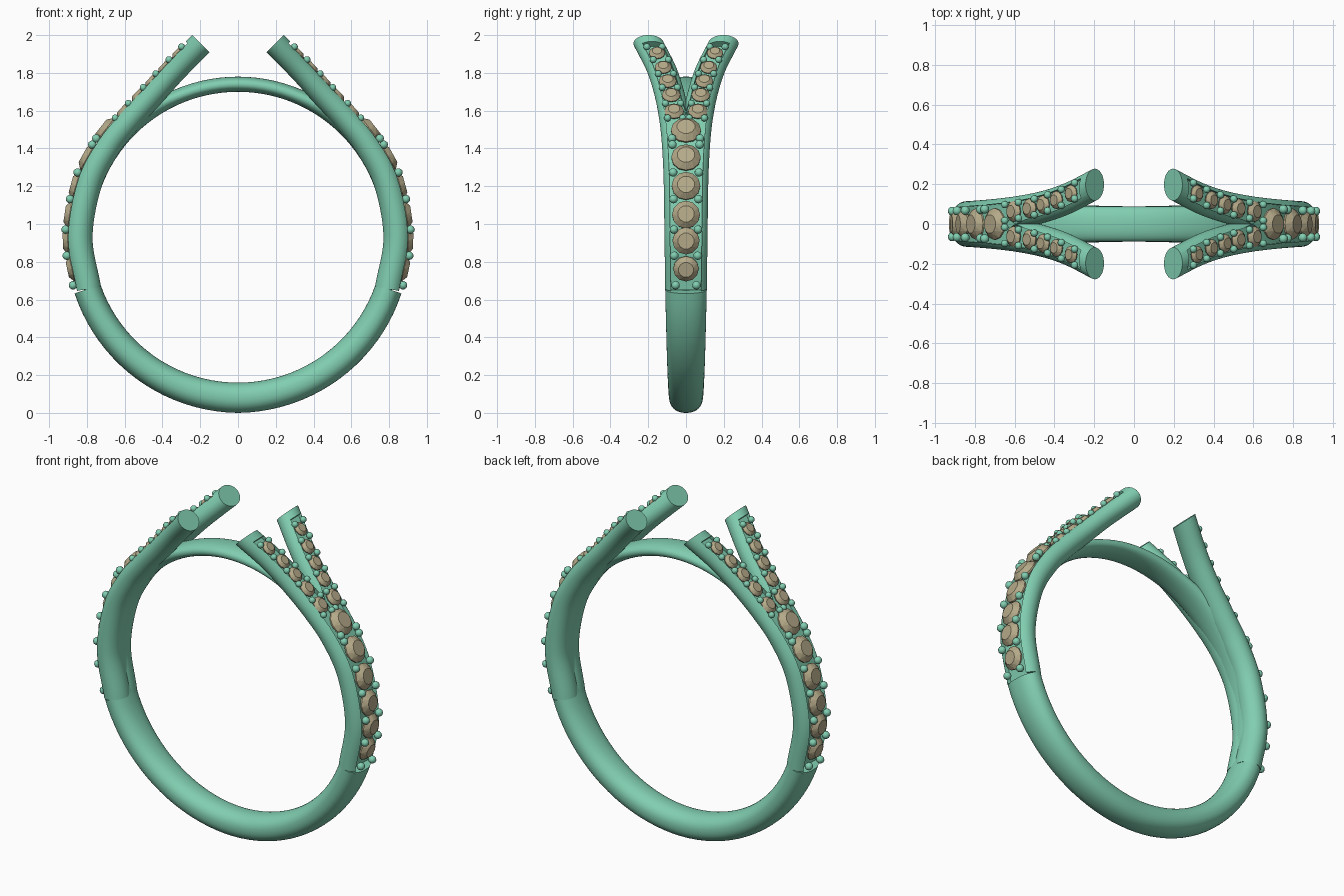
import bpy, bmesh
from math import sin, cos, acos, pi, radians, sqrt
from mathutils import Vector, Matrix

if "Cube" in bpy.data.objects:
    bpy.data.objects.remove(bpy.data.objects["Cube"])

CZ = 0.93            # height of the ring centre


def material(name, col):
    m = bpy.data.materials.new(name)
    m.diffuse_color = (*col, 1)
    m.use_nodes = True
    m.node_tree.nodes["Principled BSDF"].inputs["Base Color"].default_value = m.diffuse_color
    return m


METAL = material("green_metal", (0.22, 0.62, 0.44))
STONE = material("tan_stone", (0.46, 0.40, 0.25))


def lerp(a, b, t):
    t = max(0, min(1, t))
    return a + (b - a) * t


def finish(name, bm, mat, mirror=(False, False), smooth=True):
    bmesh.ops.recalc_face_normals(bm, faces=bm.faces)
    me = bpy.data.meshes.new(name)
    bm.to_mesh(me)
    bm.free()
    me.materials.append(mat)
    ob = bpy.data.objects.new(name, me)
    bpy.context.collection.objects.link(ob)
    if smooth:
        bpy.ops.object.select_all(action='DESELECT')
        ob.select_set(True)
        bpy.context.view_layer.objects.active = ob
        bpy.ops.object.shade_smooth_by_angle(angle=radians(35))
    if any(mirror):
        md = ob.modifiers.new("mirror", 'MIRROR')
        md.use_axis = (mirror[0], mirror[1], False)
        md.use_mirror_merge = False
    return ob


def skin(rings, closed):
    bm = bmesh.new()
    rows = [[bm.verts.new(p) for p in r] for r in rings]
    n = len(rows[0])
    for i in range(len(rows) if closed else len(rows) - 1):
        a, b = rows[i], rows[(i + 1) % len(rows)]
        for j in range(n):
            k = (j + 1) % n
            bm.faces.new((a[j], a[k], b[k], b[j]))
    if not closed:
        bm.faces.new(rows[0])
        bm.faces.new(rows[-1])
    return bm


# Finger band: full loop, stepped down where the arms begin, thin at the top
START = -19


def band_section(deg, stepped):
    t = (deg - 28) / 40
    low = (START - deg) / 71
    r = lerp(lerp(0.8425, 0.85, low), 0.81, t)
    b_in = lerp(lerp(0.0725, 0.08, low), 0.04, t)
    b_out = lerp(0.02, 0.04, t) if stepped else b_in
    w = lerp(lerp(0.11, 0.088, low), 0.087, t)
    e = radians(deg)
    pts = []
    for j in range(40):
        p = 2 * pi * j / 40
        s, c = sin(p), cos(p)
        u = w * abs(c) ** 0.9 * (1 if c > 0 else -1)
        v = (b_out if s > 0 else -b_in) * abs(s) ** 0.9
        pts.append(Vector(((r + v) * cos(e), u, CZ + (r + v) * sin(e))))
    return pts


stations = [(-90 + 71 * i / 20, False) for i in range(21)]
stations += [(START + 109 * i / 32, True) for i in range(33)]
right = [band_section(*s) for s in stations]
left = [[Vector((-p.x, p.y, p.z)) for p in r] for r in reversed(right[1:-1])]
finish("finger_band", skin(right + left, True), METAL)

# Arm centre line: x, side offset, z
ctrl = [Vector((0.8425 * cos(radians(d)), c, CZ + 0.8425 * sin(radians(d))))
        for d, c in ((START, .03), (0, .034), (20, .038), (35, .047))]
ctrl += [Vector(p) for p in ((.575, .062, 1.555), (.45, .088, 1.69),
                             (.33, .130, 1.82), (.197, .198, 1.955))]


def spline(cs, steps):
    e = [2 * cs[0] - cs[1]] + cs + [2 * cs[-1] - cs[-2]]
    out = []
    for i in range(1, len(e) - 2):
        a, b, c, d = e[i - 1:i + 3]
        for k in range(steps):
            t = k / steps
            out.append(0.5 * (2 * b + (c - a) * t + (2 * a - 5 * b + 4 * c - d) * t * t
                              + (3 * b - a - 3 * c + d) * t ** 3))
    return out + [cs[-1]]


path = spline(ctrl, 16)
frames = []          # position and outward direction
for i, p in enumerate(path):
    t = path[min(i + 1, len(path) - 1)] - path[max(i - 1, 0)]
    frames.append((p, Vector((t.z, 0, -t.x)).normalized()))

# Split arms: round section with a channel cut along the outer side
A = 0.08


def arm_section(p, n, grooved):
    b = lerp(0.0725, 0.065, (p.z - 1.3) / 0.5)
    gi = lerp(A, 0.05, (p.z - 1.50) / 0.13)
    fl, fr = acos(min(1, gi / A)), pi - acos(0.05 / A)
    uv = [(A * cos(q), -b * sin(q)) for q in (pi * j / 20 for j in range(20))]
    uv += [(-A * cos(fl * j / 6), b * sin(fl * j / 6)) for j in range(7)]
    for j in range(9):
        q = fl + (fr - fl) * j / 8
        v = b * sin(q)
        uv.append((-A * cos(q), min(v, 0.028) if grooved else v))
    for j in range(6):
        q = fr + (pi - fr) * j / 6
        uv.append((-A * cos(q), b * sin(q)))
    return [p + Vector((0, u, 0)) + n * v for u, v in uv]


end = len(frames) - 4
rings = [arm_section(p, n, True) for p, n in frames[:end]]
rings += [arm_section(p, n, False) for p, n in frames[end - 1:]]
finish("split_arm", skin(rings, False), METAL, (True, True))


def spot(z, h):
    """Arm frame whose point at outward height h has the given z."""
    return min(frames, key=lambda f: abs(f[0].z + f[1].z * h - z))


def basis(p, n, y, h):
    o = Vector((p.x, y, p.z)) + n * h
    s = Vector((0, 1, 0))
    return Matrix.Translation(o) @ Matrix((s, n.cross(s), n)).transposed().to_4x4()


def add_gem(bm, m, r, n=12):
    def loop(rad, h, off):
        return [bm.verts.new(m @ Vector((rad * cos(2 * pi * (i + off) / n),
                                         rad * sin(2 * pi * (i + off) / n), h)))
                for i in range(n)]
    tip = bm.verts.new(m @ Vector((0, 0, -0.6 * r)))
    g0, g1 = loop(r, -0.06 * r, 0), loop(r, 0.06 * r, 0)
    crown = loop(0.6 * r, 0.42 * r, 0.5)
    for i in range(n):
        k = (i + 1) % n
        bm.faces.new((tip, g0[k], g0[i]))
        bm.faces.new((g0[i], g0[k], g1[k], g1[i]))
        bm.faces.new((g1[i], g1[k], crown[i]))
        bm.faces.new((g1[k], crown[k], crown[i]))
    bm.faces.new(crown)


def add_bead(bm, m, r):
    bmesh.ops.create_icosphere(bm, subdivisions=2, radius=r, matrix=m)


# Large stones on the shank
bm = bmesh.new()
for z, r in ((.755, .068), (.905, .072), (1.055, .074), (1.205, .076), (1.355, .078), (1.495, .08)):
    p, n = spot(z, 0.055)
    add_gem(bm, basis(p, n, 0, 0.055), r)
finish("shank_stones", bm, STONE, (True, False), False)

# Small stones on each branch
branch = ((1.60, .052), (1.68, .049), (1.757, .047), (1.832, .045), (1.905, .043))
bm = bmesh.new()
for z, r in branch:
    p, n = spot(z, 0.05)
    add_gem(bm, basis(p, n, p.y, 0.05), r)
finish("branch_stones", bm, STONE, (True, True), False)

# Beads holding the shank stones
bm = bmesh.new()
for z, y in ((.68, .055), (.825, .062), (.98, .064), (1.13, .066), (1.28, .068), (1.415, .072), (1.455, .074)):
    p, n = spot(z, 0.072)
    add_bead(bm, basis(p, n, y, 0.072), 0.023)
finish("shank_beads", bm, METAL, (True, True))

# Beads holding the branch stones
bm = bmesh.new()
for z in (1.56, 1.64, 1.72, 1.795, 1.87, 1.94):
    p, n = spot(z, 0.06)
    for d in (-0.04, 0.04):
        add_bead(bm, basis(p, n, p.y + d, 0.06), 0.019)
finish("branch_beads", bm, METAL, (True, True))
